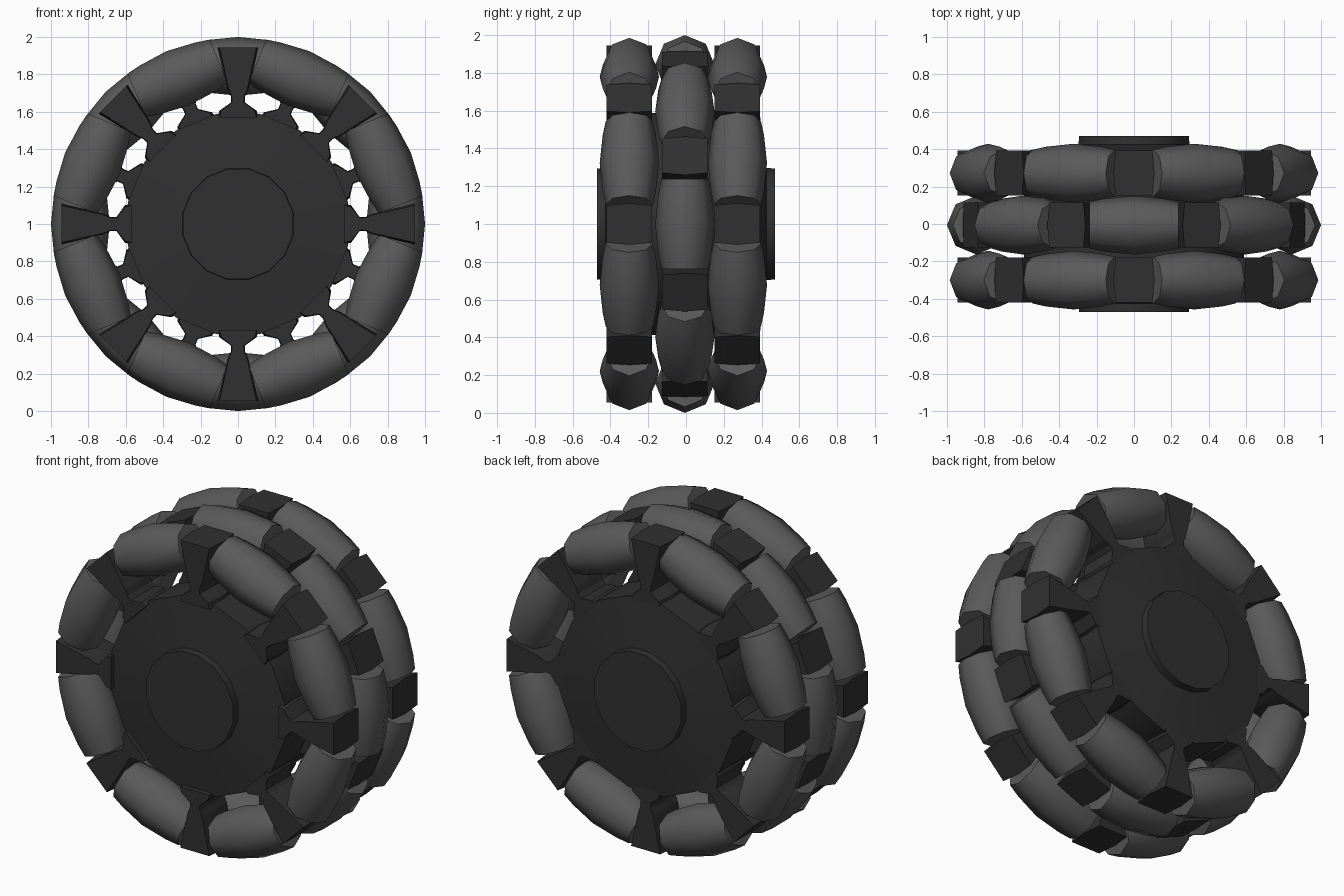
import bpy, bmesh
from math import sin, cos, pi, radians
from mathutils import Matrix, Vector

if "Cube" in bpy.data.objects:
    bpy.data.objects.remove(bpy.data.objects["Cube"])


def material(name, v):
    m = bpy.data.materials.new(name)
    m.diffuse_color = (v, v * 0.98, v * 0.98, 1)
    m.use_nodes = True
    m.node_tree.nodes["Principled BSDF"].inputs["Base Color"].default_value = m.diffuse_color
    return m


roller_mat = material("roller_rubber", 0.105)
hub_mat = material("dark_plastic", 0.03)
CENTRE = Vector((0, 0, 1))


def loft(name, sections, mat, smooth):
    """Skin a list of equal-length point rings and cap both ends."""
    bm = bmesh.new()
    rings = [[bm.verts.new(p) for p in s] for s in sections]
    n = len(rings[0])
    for a, b in zip(rings, rings[1:]):
        for i in range(n):
            j = (i + 1) % n
            bm.faces.new((a[i], a[j], b[j], b[i]))
    bm.faces.new(rings[0][::-1])
    bm.faces.new(rings[-1])
    bmesh.ops.recalc_face_normals(bm, faces=bm.faces)
    me = bpy.data.meshes.new(name)
    bm.to_mesh(me)
    bm.free()
    me.materials.append(mat)
    ob = bpy.data.objects.new(name, me)
    bpy.context.collection.objects.link(ob)
    bpy.context.view_layer.objects.active = ob
    ob.select_set(True)
    if smooth:
        bpy.ops.object.shade_smooth_by_angle(angle=radians(smooth))
    ob.select_set(False)
    return ob


def place(src, name, angle, y):
    """Linked copy turned around the wheel axle."""
    ob = bpy.data.objects.new(name, src.data)
    ob.matrix_world = Matrix.Translation(CENTRE + Vector((0, y, 0))) @ Matrix.Rotation(angle, 4, 'Y')
    bpy.context.collection.objects.link(ob)


# hub: stepped 16-sided drum with a raised cap on both faces
half = [(0.30, 0.47), (0.302, 0.425), (0.60, 0.39)]
profile = half + [(r, -y) for r, y in reversed(half)]
hub = loft("hub", [[(r * cos((i + .5) * pi / 8), y, r * sin((i + .5) * pi / 8)) for i in range(16)]
                   for r, y in profile], hub_mat, 50)
hub.location = CENTRE

# barrel roller lying along x at the top of the wheel
barrel = [(-.238, .125), (-.16, .141), (0, .157), (.16, .141), (.238, .125)]
roller = loft("roller", [[(x, r * sin(i * pi / 4), .843 + r * cos(i * pi / 4)) for i in range(8)]
                         for x, r in barrel], roller_mat, 50)

# bracket: flared foot, narrow neck, wide head
post = [(.57, .11), (.605, .10), (.65, .037), (.68, .037), (.72, .055), (.945, .11)]
bracket = loft("bracket", [[(w, 0, z), (.9 * w, .12, z), (-.9 * w, .12, z),
                            (-w, 0, z), (-.9 * w, -.12, z), (.9 * w, -.12, z)]
                           for z, w in post], hub_mat, 0)

# three staggered rows of eight rollers and eight brackets
for row, y in (("front", -.3), ("middle", -.006), ("back", .272)):
    shift = pi / 8 if row == "middle" else 0
    for k in range(8):
        a = k * pi / 4 + shift
        place(bracket, f"{row}_bracket_{k}", a, y)
        place(roller, f"{row}_roller_{k}", a + pi / 8, y)

for src in (roller, bracket):
    bpy.data.objects.remove(src)
